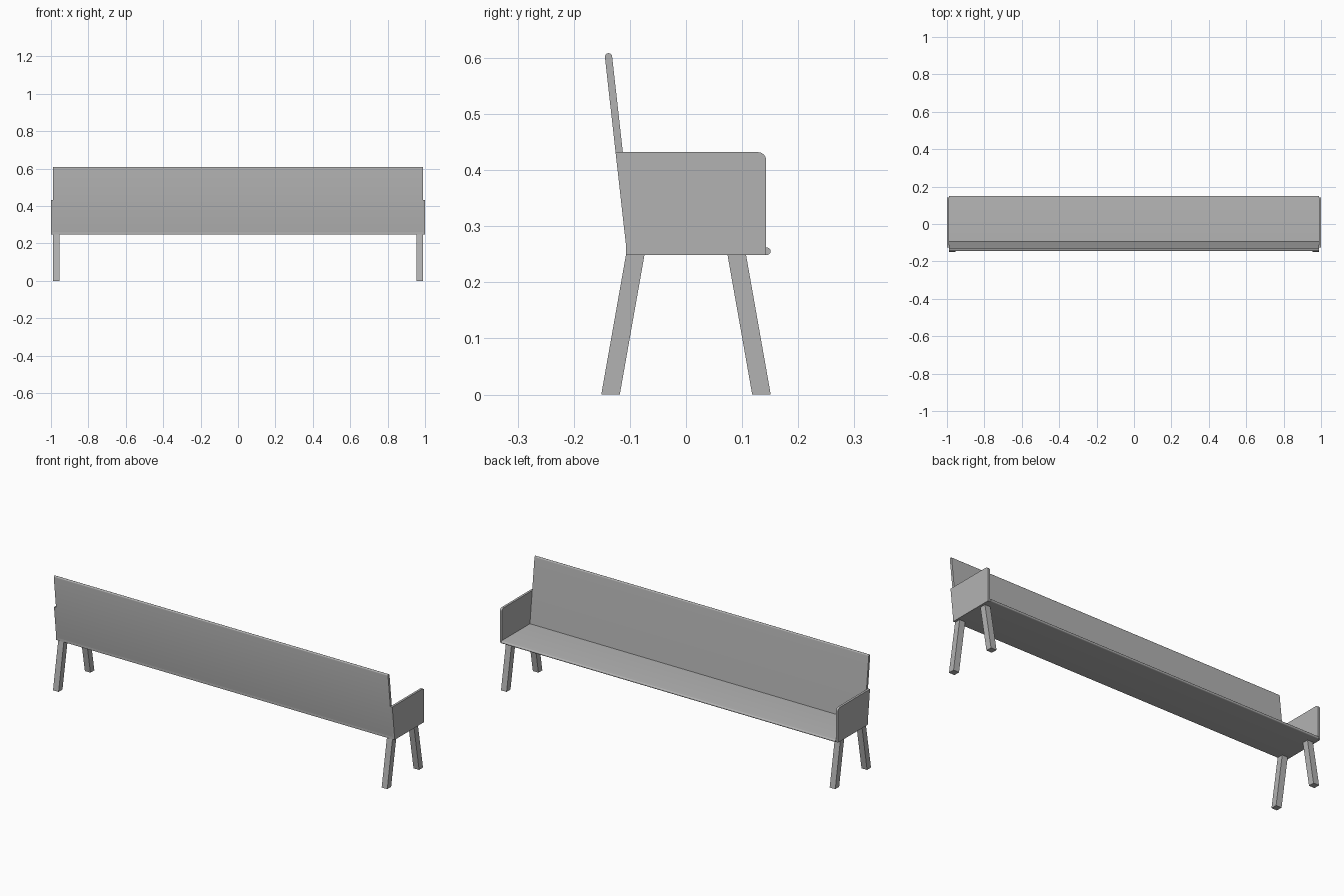
import bpy
import bmesh
from math import pi, sin, cos, radians
from mathutils import Vector

cube = bpy.data.objects.get("Cube")
if cube:
    bpy.data.objects.remove(cube, do_unlink=True)

grey = bpy.data.materials.new("plain grey")
grey.use_nodes = True
colour = (0.45, 0.45, 0.45, 1)
grey.diffuse_color = colour
grey.node_tree.nodes["Principled BSDF"].inputs["Base Color"].default_value = colour


def arc(centre, radius, start, end, steps=10):
    """Points on an arc in the y-z plane, angles in radians from +y."""
    angles = [start + (end - start) * i / steps for i in range(steps + 1)]
    return [(centre[0] + radius * cos(a), centre[1] + radius * sin(a)) for a in angles]


def extrude_profile(name, profile, x0, x1, mirror=(False, False)):
    """Extrude a y-z profile from x0 to x1, optionally mirrored in x and y."""
    bm = bmesh.new()
    face = bm.faces.new([bm.verts.new((x0, y, z)) for y, z in profile])
    result = bmesh.ops.extrude_face_region(bm, geom=[face])
    verts = [v for v in result["geom"] if isinstance(v, bmesh.types.BMVert)]
    bmesh.ops.translate(bm, verts=verts, vec=Vector((x1 - x0, 0, 0)))
    bmesh.ops.recalc_face_normals(bm, faces=bm.faces)
    mesh = bpy.data.meshes.new(name)
    bm.to_mesh(mesh)
    bm.free()
    mesh.materials.append(grey)
    obj = bpy.data.objects.new(name, mesh)
    bpy.context.collection.objects.link(obj)
    if any(mirror):
        mod = obj.modifiers.new("Mirror", 'MIRROR')
        mod.use_axis = (mirror[0], mirror[1], False)
        mod.use_mirror_merge = False
    bpy.ops.object.select_all(action='DESELECT')
    obj.select_set(True)
    bpy.context.view_layer.objects.active = obj
    bpy.ops.object.shade_smooth_by_angle(angle=radians(35))
    return obj


base, seat_top, arm_top = 0.249, 0.262, 0.432
inner, outer = 0.988, 1.0
slope = 0.112           # backwards lean of the backrest per unit height


def back_y(z):
    return -0.1065 - slope * (z - seat_top)


# Seat board with a rounded front edge
radius = (seat_top - base) / 2
seat = [(back_y(seat_top), seat_top), (back_y(seat_top), base)]
seat += arc((0.151 - radius, base + radius), radius, -pi / 2, pi / 2)
extrude_profile("seat", seat, -inner, inner)

# Leaning backrest with a rounded top edge
thick, top = 0.013, 0.602
backrest = [(back_y(seat_top), seat_top), (back_y(seat_top) + thick, seat_top)]
backrest += arc((back_y(top) + thick / 2, top), thick / 2, 0, pi)
extrude_profile("backrest", backrest, -inner, inner)

# Side panels with a rounded upper corner
corner, front = 0.015, 0.143
panel = [(back_y(seat_top), seat_top), (back_y(seat_top), base), (front, base)]
panel += arc((front - corner, arm_top - corner), corner, 0, pi / 2)
panel.append((back_y(arm_top), arm_top))
extrude_profile("side_panels", panel, inner, outer, (True, False))

# Four splayed legs
leg = [(0.118, 0), (0.151, 0), (0.107, base), (0.074, base)]
extrude_profile("legs", leg, 0.955, inner, (True, True))
